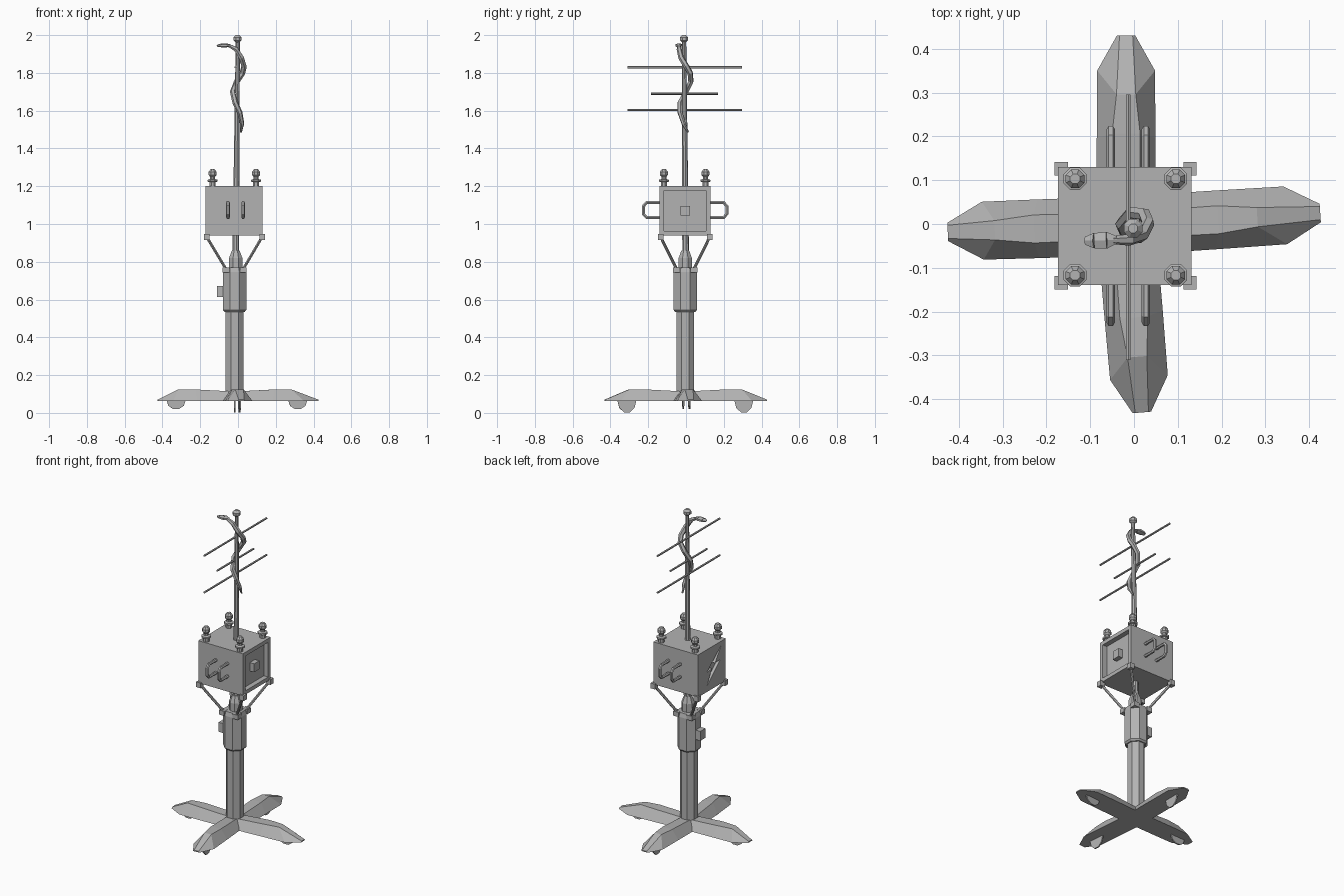
import bpy, bmesh, math
from mathutils import Vector, Matrix

if "Cube" in bpy.data.objects:
    bpy.data.objects.remove(bpy.data.objects["Cube"])

GREY = bpy.data.materials.new("plain grey")
GREY.diffuse_color = (0.45, 0.45, 0.45, 1)
GREY.use_nodes = True
GREY.node_tree.nodes["Principled BSDF"].inputs["Base Color"].default_value = GREY.diffuse_color


def finish(bm, name):
    bmesh.ops.recalc_face_normals(bm, faces=bm.faces)
    me = bpy.data.meshes.new(name)
    bm.to_mesh(me)
    bm.free()
    me.materials.append(GREY)
    ob = bpy.data.objects.new(name, me)
    bpy.context.collection.objects.link(ob)
    return ob


def rod(bm, a, b, r1, r2=None, sides=8, turn=0.0):
    """Tapered prism between two points."""
    a, b = Vector(a), Vector(b)
    d = b - a
    m = Matrix.Translation((a + b) / 2) @ d.to_track_quat('Z', 'Y').to_matrix().to_4x4()
    bmesh.ops.create_cone(bm, cap_ends=True, segments=sides, radius1=r1,
                          radius2=r1 if r2 is None else r2, depth=d.length,
                          matrix=m @ Matrix.Rotation(turn, 4, 'Z'))


def block(bm, c, size):
    m = Matrix.Translation(c) @ Matrix.Diagonal((*size, 1))
    bmesh.ops.create_cube(bm, size=1, matrix=m)


def lathe(bm, x, y, prof, sides=8):
    """Stack of rings (radius, z) around a vertical axis."""
    rings = [[bm.verts.new((x + r * math.cos(2 * math.pi * (i + .5) / sides),
                            y + r * math.sin(2 * math.pi * (i + .5) / sides), z))
              for i in range(sides)] for r, z in prof]
    for p, q in zip(rings, rings[1:]):
        for i in range(sides):
            j = (i + 1) % sides
            bm.faces.new((p[i], p[j], q[j], q[i]))
    bm.faces.new(rings[0])
    bm.faces.new(rings[-1])


def prism(bm, pts, offset):
    """Extrude a flat polygon."""
    low = [bm.verts.new(p) for p in pts]
    high = [bm.verts.new(Vector(p) + Vector(offset)) for p in pts]
    bm.faces.new(low)
    bm.faces.new(high)
    n = len(pts)
    for i in range(n):
        bm.faces.new((low[i], low[(i + 1) % n], high[(i + 1) % n], high[i]))


def tube(name, pts, radius, sides=1):
    """Bevelled poly curve, points (x, y, z, scale), turned into a mesh."""
    cu = bpy.data.curves.new(name, 'CURVE')
    cu.dimensions = '3D'
    cu.bevel_depth = radius
    cu.bevel_resolution = sides
    cu.use_fill_caps = True
    sp = cu.splines.new('POLY')
    sp.points.add(len(pts) - 1)
    sp.use_smooth = False
    for p, (x, y, z, s) in zip(sp.points, pts):
        p.co = (x, y, z, 1)
        p.radius = s
    cu.materials.append(GREY)
    ob = bpy.data.objects.new(name, cu)
    bpy.context.collection.objects.link(ob)


CX, CY = -0.018, -0.004

# Four splayed legs and their half-disc casters
LEGS = {"left": (-.425, -.018, .047), "right": (.425, .025, .047),
        "back": (-.018, .43, .065), "front": (.018, -.43, .065)}
for name, (tx, ty, drop) in LEGS.items():
    root = Vector((CX, CY, 0))
    out = Vector((tx, ty, 0)) - root
    length = out.length
    out.normalize()
    side = Vector((-out.y, out.x, 0))
    bm = bmesh.new()
    # bottom distance, bottom half width, top distance, top half width, top height
    rings = []
    for sb, wb, st, wt, zt in ((0, .067, 0, .03, .113), (.2, .067, .21, .032, .124),
                               (length - .08, .066, .3, .022, .124),
                               (length, .021, length, .015, .07)):
        rings.append([bm.verts.new(root + out * s + side * w + Vector((0, 0, z)))
                      for s, w, z in ((sb, -wb, .063), (sb, wb, .063),
                                      (st, wt, zt), (st, -wt, zt))])
    for p, q in zip(rings, rings[1:]):
        for i in range(4):
            j = (i + 1) % 4
            bm.faces.new((p[i], p[j], q[j], q[i]))
    bm.faces.new(rings[0])
    bm.faces.new(rings[-1])
    finish(bm, name + "_leg")
    bm = bmesh.new()
    c = root + out * (.31 if name != "right" else .335) - side * .004
    prism(bm, [c + out * .05 * math.cos(a) + Vector((0, 0, .065 - drop * math.sin(a)))
               for a in (math.pi * k / 5 for k in range(6))], side * .008)
    finish(bm, name + "_caster")

# Central column, sleeve and tapered neck
bm = bmesh.new()
lathe(bm, CX, CY, [(.051, .08), (.051, .56)])
finish(bm, "column")
bm = bmesh.new()
lathe(bm, CX, CY, [(.058, .535), (.067, .545), (.067, .745), (.06, .77)])
finish(bm, "sleeve")
bm = bmesh.new()
lathe(bm, -.012, CY, [(.038, .765), (.038, .82), (.022, .86)])
finish(bm, "neck")

# Clamp knob on the sleeve
bm = bmesh.new()
block(bm, (-.095, CY, .643), (.034, .05, .058))
rod(bm, (-.09, CY, .643), (-.06, CY, .643), .018)
finish(bm, "clamp_knob")

# Mast with ball tip
bm = bmesh.new()
rod(bm, (-.012, -.002, .84), (-.001, -.01, 1.975), .018, .011)
finish(bm, "mast")
bm = bmesh.new()
lathe(bm, -.002, -.01, [(.011, 1.962), (.023, 1.972), (.023, 1.988), (.011, 2.0)])
finish(bm, "mast_tip")

# Equipment box with a recessed right panel and a recessed bolt on the left
X0, X1, Y0, Y1, Z0, Z1 = -.173, .131, -.139, .13, .94, 1.2
bm = bmesh.new()
block(bm, ((X0 + X1) / 2, (Y0 + Y1) / 2, (Z0 + Z1) / 2), (X1 - X0, Y1 - Y0, Z1 - Z0))
face = max(bm.faces, key=lambda f: f.calc_center_median().x)
bmesh.ops.inset_individual(bm, faces=[face], thickness=.033)
ext = bmesh.ops.extrude_discrete_faces(bm, faces=[face])
bmesh.ops.translate(bm, verts=ext['faces'][0].verts, vec=(-.03, 0, 0))
box = finish(bm, "equipment_box")
bm = bmesh.new()
prism(bm, [(X0 - .02, y, z) for y, z in ((-.095, 1.175), (.045, 1.06), (-.005, 1.066),
                                         (.045, .975), (-.085, 1.09), (-.035, 1.088))],
      (.038, 0, 0))
cutter = finish(bm, "bolt_cutter")
mod = box.modifiers.new("bolt", 'BOOLEAN')
mod.operation = 'DIFFERENCE'
mod.solver = 'EXACT'
mod.object = cutter
bpy.context.view_layer.objects.active = box
bpy.ops.object.modifier_apply(modifier=mod.name)
bpy.data.objects.remove(cutter)

# Button inside the recessed panel
bm = bmesh.new()
block(bm, (.113, -.004, 1.07), (.034, .05, .052))
finish(bm, "panel_button")

# Corner pads, struts, collar brackets and top insulators
pads, struts, brackets, caps = (bmesh.new() for _ in range(4))
for sx in (-1, 1):
    for sy in (-1, 1):
        px, py = -.019 + sx * .147, CY + sy * .13
        bx, by = CX + sx * .046, CY + sy * .046
        block(pads, (px, py, .932), (.03, .03, .032))
        rod(struts, (px, py, .932), (bx, by, .762), .008, sides=6)
        block(brackets, (bx, by, .757), (.036, .036, .028))
        lathe(caps, -.0195 + sx * .115, -.007 + sy * .11,
              [(.018, 1.195), (.018, 1.222), (.028, 1.224), (.028, 1.234), (.014, 1.238),
               (.014, 1.25), (.023, 1.26), (.023, 1.276), (.012, 1.29)])
finish(pads, "corner_pads")
finish(struts, "support_struts")
finish(brackets, "collar_brackets")
finish(caps, "top_insulators")

# Pairs of D-shaped handles on front and back
for x, tag in ((-.053, "left"), (.027, "right")):
    for y, d, where in ((Y0 + .01, -1, "front"), (Y1 - .01, 1, "back")):
        tube(where + "_" + tag + "_handle",
             [(x, y + d * o, z, 1) for o, z in ((0, 1.035), (.08, 1.035), (.096, 1.053),
                                                (.096, 1.095), (.08, 1.113), (0, 1.113))],
             .0095)

# Antenna cross rods
for i, (a, b, z) in enumerate(((-.31, .296, 1.83), (-.185, .17, 1.69), (-.31, .296, 1.604))):
    bm = bmesh.new()
    rod(bm, (-.013, a, z), (-.013, b, z), .006, sides=6)
    finish(bm, "antenna_rod_%d" % (i + 1))

# Snake coiled around the mast, with a flat head
tube("snake_body", [(.016, .012, 1.485, .3), (.022, -.012, 1.53, .75), (.01, -.032, 1.59, .9),
                    (-.014, -.032, 1.64, 1), (-.028, 0, 1.70, 1), (-.006, .026, 1.755, 1),
                    (.024, .022, 1.80, 1), (.032, .002, 1.835, 1), (.018, -.026, 1.88, 1),
                    (-.01, -.036, 1.925, .9), (-.05, -.037, 1.946, .6)], .015)
bm = bmesh.new()
rod(bm, (-.04, -.036, 1.947), (-.062, -.037, 1.947), .01, .022, 6)
rod(bm, (-.062, -.037, 1.947), (-.09, -.038, 1.945), .022, .02, 6)
rod(bm, (-.09, -.038, 1.945), (-.111, -.038, 1.94), .02, .01, 6)
for v in bm.verts:
    v.co.z = 1.945 + (v.co.z - 1.945) * .5
finish(bm, "snake_head")
